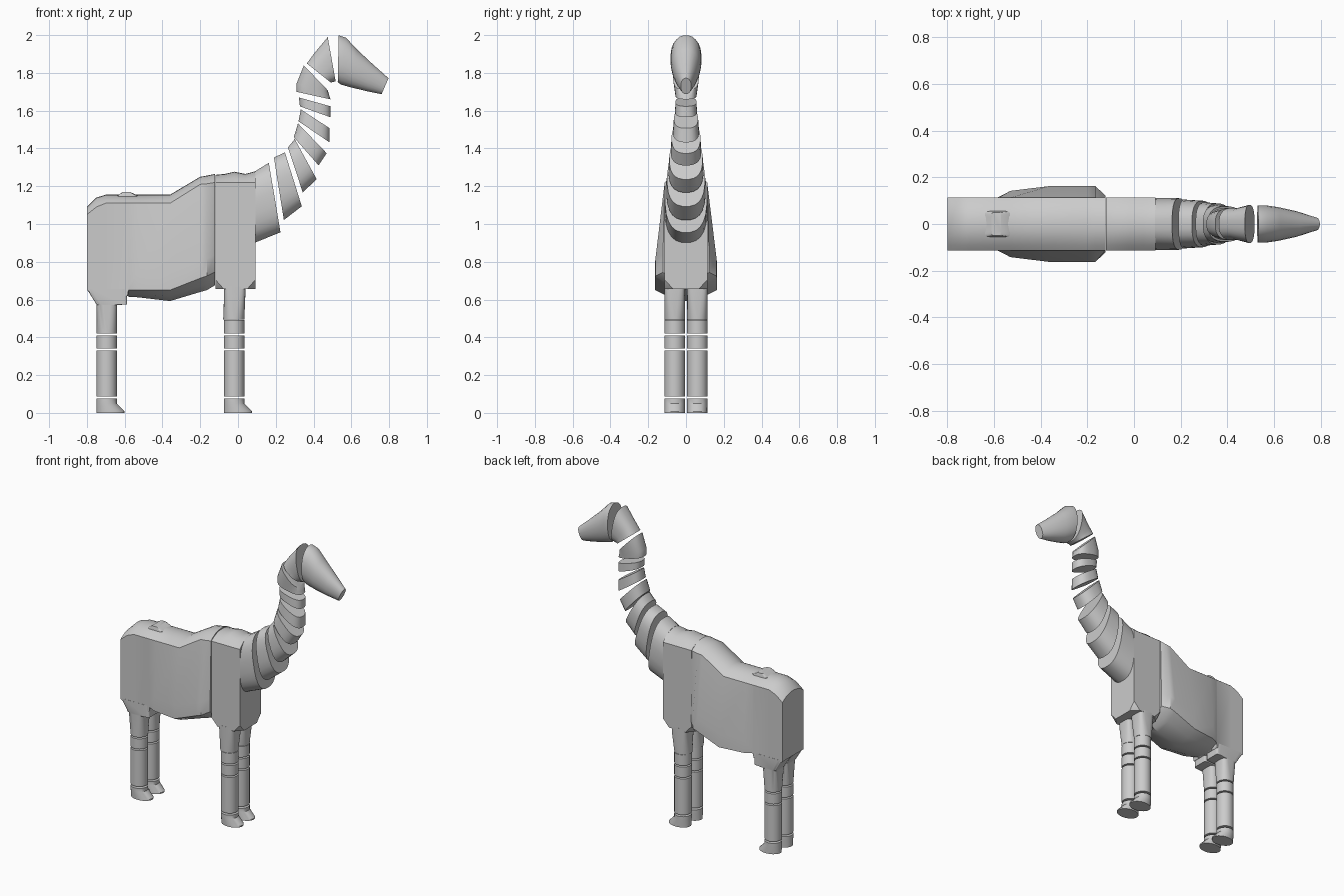
import bpy, bmesh, math
from mathutils import Vector

if "Cube" in bpy.data.objects:
    bpy.data.objects.remove(bpy.data.objects["Cube"])


def loft(name, rings, angle=32):
    """Skin a list of equal-length rings and cap both ends."""
    bm = bmesh.new()
    vr = [[bm.verts.new(p) for p in r] for r in rings]
    n = len(vr[0])
    for a, b in zip(vr, vr[1:]):
        for i in range(n):
            j = (i + 1) % n
            bm.faces.new((a[i], a[j], b[j], b[i]))
    bm.faces.new(vr[0][::-1])
    bm.faces.new(vr[-1])
    bmesh.ops.recalc_face_normals(bm, faces=bm.faces)
    me = bpy.data.meshes.new(name)
    bm.to_mesh(me)
    bm.free()
    ob = bpy.data.objects.new(name, me)
    bpy.context.collection.objects.link(ob)
    bpy.ops.object.select_all(action='DESELECT')
    ob.select_set(True)
    bpy.context.view_layer.objects.active = ob
    bpy.ops.object.shade_smooth_by_angle(angle=math.radians(angle))
    return ob


def ring(centre, u, v, power=2.0, n=24):
    """Superellipse spanned by half-axes u and v."""
    pts = []
    for i in range(n):
        t = 2 * math.pi * (i + 0.5) / n
        c, s = math.cos(t), math.sin(t)
        pts.append(centre + u * math.copysign(abs(c) ** (2 / power), c)
                   + v * math.copysign(abs(s) ** (2 / power), s))
    return pts


def pair_ring(back, front, w, power=2.6):
    """Ring through two points of the side outline, half-width w."""
    b, f = Vector((back[0], 0, back[1])), Vector((front[0], 0, front[1]))
    return ring((b + f) / 2, (f - b) / 2, Vector((0, w, 0)), power)


def flat_ring(x0, x1, y, ry, z, power=2.0):
    return ring(Vector(((x0 + x1) / 2, y, z)), Vector(((x1 - x0) / 2, 0, 0)),
                Vector((0, ry, 0)), power)


def section(x, edge, crown, low, bottom, w, top_w=0.113):
    """Body cross-section: arched back, flared side, shallow belly."""
    top = [(top_w * k, edge + (crown - edge) * (1 - abs(k) ** 2.2))
           for k in (-1, -.8, -.55, -.28, 0, .28, .55, .8, 1)]
    side = low + 0.09 if w > 0.12 else low + 0.02
    under = [(w * k, low + (bottom - low) * (1 - abs(k) ** 1.6))
             for k in (1, .6, 0, -.6, -1)]
    pts = top + [(w, side)] + under + [(-w, side)]
    return [Vector((x, y, z)) for y, z in pts]


# Rear body with flared belly: x, edge, crown, low, bottom, half-width
loft("rear_body", [section(*s) for s in (
    (-.80, 1.05, 1.09, .65, .65, .113),
    (-.75, 1.09, 1.14, .62, .62, .113),
    (-.70, 1.11, 1.155, .62, .62, .113),
    (-.585, 1.11, 1.155, .62, .62, .113),
    (-.58, 1.11, 1.155, .65, .615, .116),
    (-.53, 1.11, 1.155, .65, .612, .142),
    (-.36, 1.11, 1.155, .65, .592, .163),
    (-.20, 1.21, 1.25, .713, .64, .163),
    (-.165, 1.213, 1.256, .725, .65, .162),
    (-.123, 1.22, 1.265, .745, .675, .122))])

# Tail patch on the rump
loft("tail_patch", [flat_ring(-.64, -.53, 0, .055, 1.12, 8),
                    flat_ring(-.64, -.53, 0, .055, 1.15, 8),
                    flat_ring(-.61, -.57, 0, .05, 1.169, 8)])

# Front body
loft("front_body", [section(x, 1.22, c, .70, .70, .113) for x, c in (
    (-.12, 1.26), (-.07, 1.265), (-.02, 1.277), (.04, 1.265), (.093, 1.28))])


# Chest base with cut corners
def cut_rect(z, c):
    x0, x1, w = -.12, .093, .113
    return [Vector((x, y, z)) for x, y in (
        (x0 + c, -w), (x1 - c, -w), (x1, c - w), (x1, w - c),
        (x1 - c, w), (x0 + c, w), (x0, w - c), (x0, c - w))]


loft("chest_base", [cut_rect(.72, .001), cut_rect(.705, .001), cut_rect(.655, .045)])

# Neck segments: (back, front, half-width) rings from shoulder to head
neck = [
    [((.09, 1.28), (.09, .90), .113), ((.163, 1.325), (.225, .955), .111)],
    [((.19, 1.353), (.243, 1.02), .105), ((.248, 1.38), (.338, 1.093), .1)],
    [((.264, 1.406), (.343, 1.167), .093), ((.30, 1.45), (.417, 1.236), .088)],
    [((.295, 1.46), (.427, 1.31), .081), ((.317, 1.533), (.47, 1.374), .076)],
    [((.32, 1.544), (.485, 1.432), .069), ((.332, 1.607), (.485, 1.507), .064)],
    [((.327, 1.623), (.49, 1.565), .058), ((.322, 1.67), (.49, 1.623), .056)],
    [((.31, 1.70), (.49, 1.66), .056), ((.31, 1.745), (.484, 1.68), .06),
     ((.348, 1.84), (.475, 1.708), .068)],
    [((.364, 1.85), (.49, 1.75), .07), ((.40, 1.90), (.50, 1.75), .068),
     ((.475, 1.99), (.517, 1.755), .082)],
]
for i, seg in enumerate(neck):
    loft(f"neck_segment_{i + 1}", [pair_ring(*r) for r in seg])

# Head
loft("head", [pair_ring(b, f, w, 2.2) for b, f, w in (
    ((.533, 2.0), (.528, 1.75), .081), ((.572, 1.987), (.545, 1.737), .081),
    ((.63, 1.925), (.60, 1.722), .073), ((.71, 1.85), (.68, 1.703), .055),
    ((.797, 1.772), (.76, 1.687), .028))])

# Legs, mirrored left and right
for side, y in (("left", .06), ("right", -.06)):
    for end, x in (("front", -.02), ("rear", -.695)):
        tag = f"{end}_{side}"
        x0, x1, r = x - .054, x + .054, .054
        if end == "front":
            loft(f"upper_leg_{tag}", [
                flat_ring(x0, x1 + .005, y, r, .67, 5), flat_ring(x0, x1 + .005, y, r, .62, 4),
                flat_ring(x0 - .005, x1, y, r, .495)])
            loft(f"knee_{tag}", [flat_ring(x0, x1, y, r, z) for z in (.493, .42)])
        else:
            loft(f"upper_leg_{tag}", [
                flat_ring(-.80, -.587, y, r, .655, 12), flat_ring(-.75, -.587, y, r, .575, 12),
                flat_ring(-.75, x1, y, r, .57, 4), flat_ring(x0, x1, y, r, .42)])
        loft(f"leg_joint_{tag}", [flat_ring(x0, x1, y, r, z) for z in (.41, .34)])
        loft(f"lower_leg_{tag}", [flat_ring(x0, x1, y, r, z) for z in (.33, .087)])
        loft(f"foot_{tag}", [flat_ring(x0, x1, y, r, .075), flat_ring(x0, x1, y, r, .05),
                             flat_ring(x0, x1 + .042, y, r, .008),
                             flat_ring(x0, x1 + .042, y, r, 0)])
